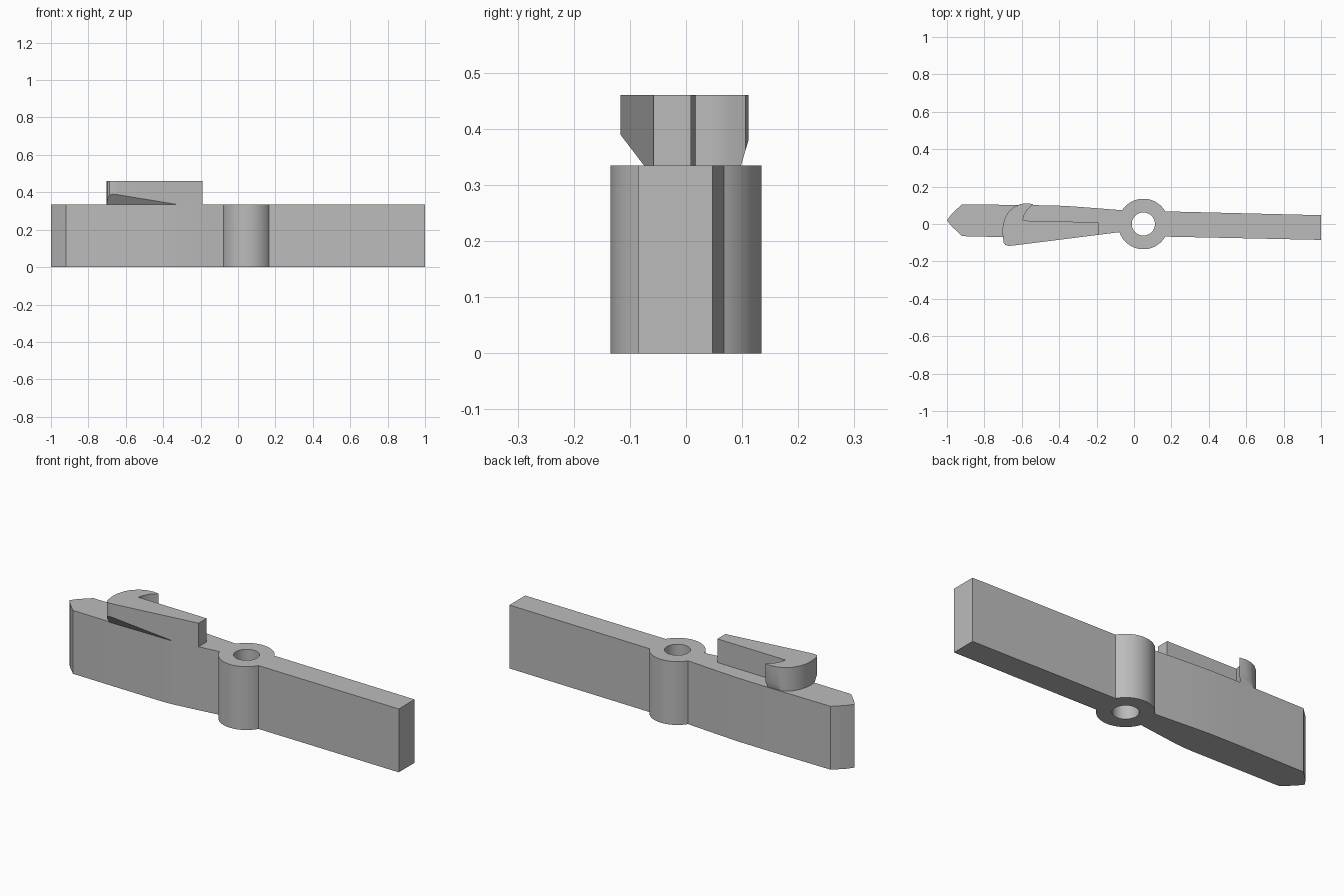
import bpy, bmesh
from math import radians, sin, cos
from mathutils import Vector

cube = bpy.data.objects.get("Cube")
if cube:
    bpy.data.objects.remove(cube)

grey = bpy.data.materials.new("plain grey")
grey.use_nodes = True
grey.diffuse_color = (0.5, 0.5, 0.5, 1)
grey.node_tree.nodes["Principled BSDF"].inputs["Base Color"].default_value = (0.5, 0.5, 0.5, 1)

BAR_TOP, HOOK_TOP = 0.335, 0.46
PIVOT = Vector((0.05, 0))


def arc(radius, start, end, steps):
    """Points around the pivot, angles in degrees."""
    angles = [radians(start + (end - start) * i / steps) for i in range(steps + 1)]
    return [(PIVOT.x + radius * cos(a), PIVOT.y + radius * sin(a)) for a in angles]


def prism(name, outline, bottom, top, cuts=()):
    """Extrude an outline upward, then trim it with (point, normal) planes."""
    bm = bmesh.new()
    face = bm.faces.new([bm.verts.new((x, y, bottom)) for x, y in outline])
    grown = bmesh.ops.extrude_face_region(bm, geom=[face])["geom"]
    verts = [v for v in grown if isinstance(v, bmesh.types.BMVert)]
    bmesh.ops.translate(bm, verts=verts, vec=(0, 0, top - bottom))
    for point, normal in cuts:
        bmesh.ops.bisect_plane(bm, geom=bm.verts[:] + bm.edges[:] + bm.faces[:], dist=1e-5,
                               plane_co=point, plane_no=normal, clear_outer=True)
        rim = [e for e in bm.edges if e.is_boundary]
        bmesh.ops.holes_fill(bm, edges=rim, sides=0)
    bmesh.ops.recalc_face_normals(bm, faces=bm.faces[:])
    mesh = bpy.data.meshes.new(name)
    bm.to_mesh(mesh)
    bm.free()
    obj = bpy.data.objects.new(name, mesh)
    bpy.context.collection.objects.link(obj)
    mesh.materials.append(grey)
    return obj


def smooth(obj):
    bpy.ops.object.select_all(action="DESELECT")
    obj.select_set(True)
    bpy.context.view_layer.objects.active = obj
    bpy.ops.object.shade_smooth_by_angle(angle=radians(25))


# Lever bar: pointed end, round pivot boss, tapered tail
pointed_back = [(-1, 0.02), (-0.975, 0.054), (-0.92, 0.105), (-0.54, 0.101),
                (-0.37, 0.097), (-0.22, 0.086)]
tail = [(1, 0.047), (1, -0.085)]
pointed_front = [(-0.31, -0.073), (-0.36, -0.077), (-0.42, -0.077), (-0.92, -0.065),
                 (-0.975, -0.012)]
outline = pointed_back + arc(0.135, 147, 30, 32) + tail + arc(0.135, -30, -161, 36) + pointed_front
bar = prism("lever_bar", outline, 0, BAR_TOP)

# Pivot hole
cutter = prism("pivot_hole_cutter", arc(0.062, 0, 352.5, 47), -0.1, BAR_TOP + 0.1)
cutter.hide_render = True
cutter.hide_set(True)
hole = bar.modifiers.new("pivot hole", "BOOLEAN")
hole.object = cutter
hole.operation = "DIFFERENCE"
hole.solver = "EXACT"

# Curved hook on top, with sloped undersides where it overhangs the bar
hook_outline = [(-0.19, -0.058), (-0.19, 0.009), (-0.595, 0.018), (-0.588, 0.045),
                (-0.572, 0.075), (-0.54, 0.106), (-0.57, 0.111), (-0.605, 0.107),
                (-0.64, 0.092), (-0.67, 0.066), (-0.69, 0.032), (-0.701, -0.005),
                (-0.704, -0.045), (-0.697, -0.1), (-0.688, -0.112), (-0.67, -0.117),
                (-0.645, -0.115), (-0.31, -0.073)]
slopes = [((0, -0.075, BAR_TOP), (0, -0.055, -0.042)),
          ((0, 0.098, BAR_TOP), (0, 0.04, -0.012))]
hook = prism("hook", hook_outline, BAR_TOP, HOOK_TOP, slopes)

for part in (bar, hook):
    smooth(part)
